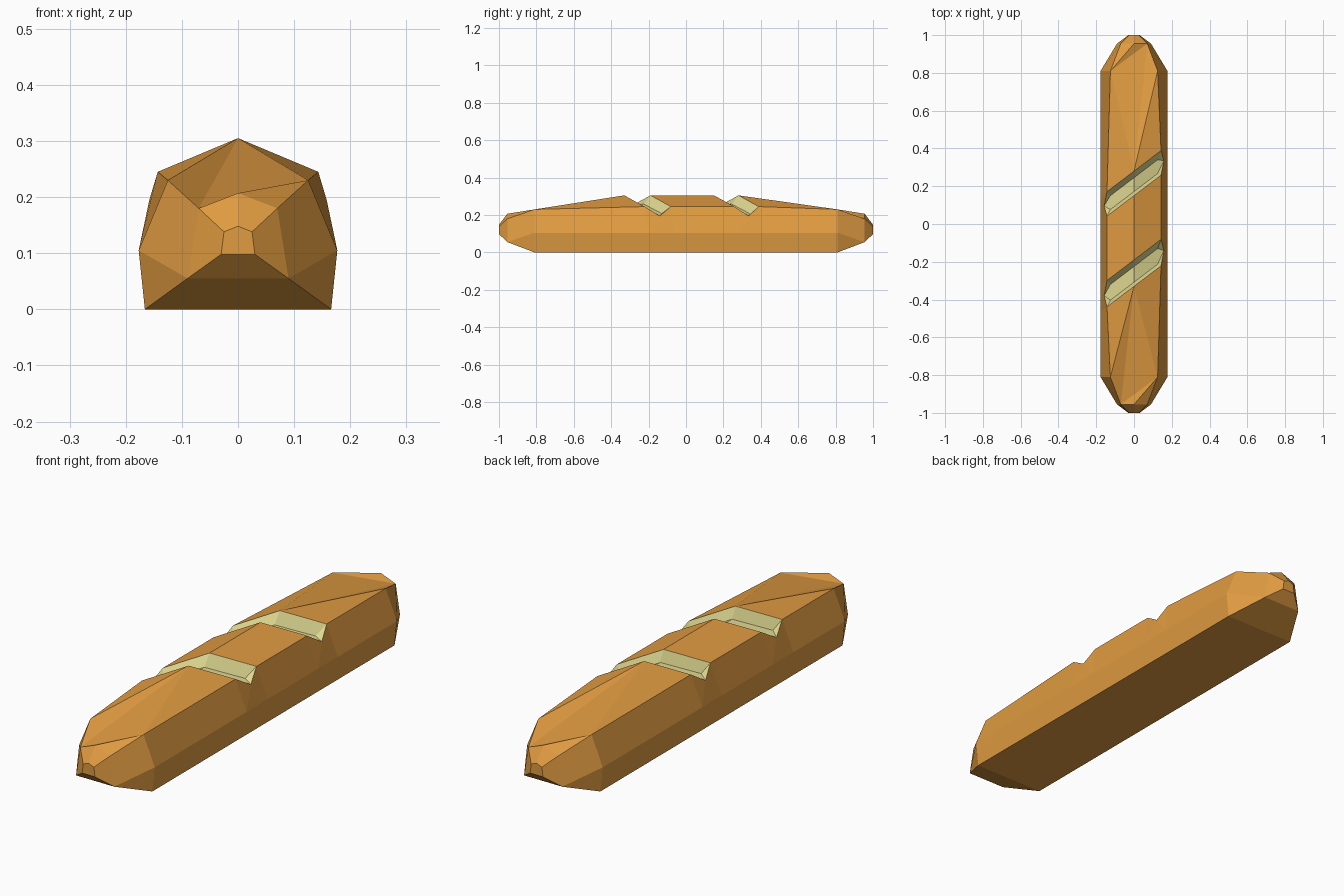
import bpy, bmesh

if "Cube" in bpy.data.objects:
    bpy.data.objects.remove(bpy.data.objects["Cube"])

SLANT = 0.76  # diagonal slope of the scores across the loaf


def material(name, rgb):
    m = bpy.data.materials.new(name)
    m.diffuse_color = (*rgb, 1)
    m.use_nodes = True
    m.node_tree.nodes["Principled BSDF"].inputs["Base Color"].default_value = m.diffuse_color
    return m


bm = bmesh.new()


def face(*verts, mat=0):
    bm.faces.new(verts).material_index = mat


def section(half, y, slant=0.0):
    """Mirror a right-hand profile (x, z) into a ring, right to left."""
    pts = half + [(-x, z) for x, z in reversed(half) if x > 0]
    return [bm.verts.new((x, y + slant * x, z)) for x, z in pts]


def strip(a, b, mat=0, closed=False):
    n = len(a)
    for i in range(n if closed else n - 1):
        j = (i + 1) % n
        face(a[i], a[j], b[j], b[i], mat=mat)


BODY = [(0.166, 0), (0.177, 0.105), (0.143, 0.245), (0, 0.305)]
FLOOR = [(0.125, 0.208), (0, 0.258)]

# Slanted rings at the rims of the two scores
rims = [section(BODY, y, SLANT) for y in (-0.33, -0.19, 0.15, 0.28)]

# Plain crust between the scores
strip(rims[1], rims[2], closed=True)

# Scores: sunken floor, sloping walls and pointed ends on the sides
for a, b, y0, y1 in ((rims[0], rims[1], -0.33, -0.19), (rims[2], rims[3], 0.15, 0.28)):
    fa = section(FLOOR, y0 + 0.022, SLANT)
    fb = section(FLOOR, y1 - 0.035, SLANT)
    strip(a[2:5], fa, mat=1)
    strip(fa, fb, mat=1)
    strip(fb, b[2:5], mat=1)
    mid = (y0 + y1) / 2
    for s, sh, side, base, k in ((1, 2, 1, 0, 0), (-1, 4, 5, 6, 2)):
        tip = bm.verts.new((s * 0.158, mid + SLANT * s * 0.158, 0.195))
        face(fa[k], fb[k], tip, mat=1)
        face(a[sh], fa[k], tip, mat=1)
        face(fb[k], b[sh], tip, mat=1)
        face(a[side], a[sh], tip)
        face(a[side], tip, b[side])
        face(tip, b[sh], b[side])
        face(a[base], a[side], b[side], b[base])
    face(a[0], b[0], b[6], a[6])

# Tapered ends
for s, rim in ((-1, rims[0]), (1, rims[3])):
    r1 = section([(0.166, 0), (0.177, 0.105), (0.125, 0.23)], s * 0.81)
    r2 = section([(0.09, 0.055), (0.07, 0.18), (0, 0.207)], s * 0.955)
    r3 = section([(0.03, 0.098), (0.025, 0.138), (0, 0.148)], s * 1.0)
    face(rim[0], r1[0], r1[5], rim[6])
    face(r1[0], r2[0], r2[4], r1[5])
    for i, j, k in (((0, 1, 2), (0, 1, 2), (0, 1)), ((6, 5, 4), (5, 4, 3), (4, 3))):
        face(rim[i[0]], rim[i[1]], r1[j[1]], r1[j[0]])
        face(rim[i[1]], rim[i[2]], r1[j[2]], r1[j[1]])
        face(rim[i[2]], rim[3], r1[j[2]])
        face(r1[j[0]], r1[j[1]], r2[k[0]])
        face(r1[j[1]], r1[j[2]], r2[k[1]], r2[k[0]])
    # Top of the taper, dipping diagonally towards the tip
    p, q, u, v = (r1[3], r1[2], r2[3], r2[1]) if s > 0 else (r1[2], r1[3], r2[1], r2[3])
    face(rim[3], p, v)
    face(rim[3], v, q)
    face(p, r2[2], v)
    face(p, u, r2[2])
    strip(r2, r3, closed=True)
    face(*r3)

bmesh.ops.recalc_face_normals(bm, faces=bm.faces[:])
mesh = bpy.data.meshes.new("bread_loaf")
bm.to_mesh(mesh)
bm.free()
mesh.materials.append(material("golden crust", (0.75, 0.33, 0.053)))
mesh.materials.append(material("pale crumb", (0.73, 0.68, 0.28)))
bpy.context.collection.objects.link(bpy.data.objects.new("bread_loaf", mesh))
